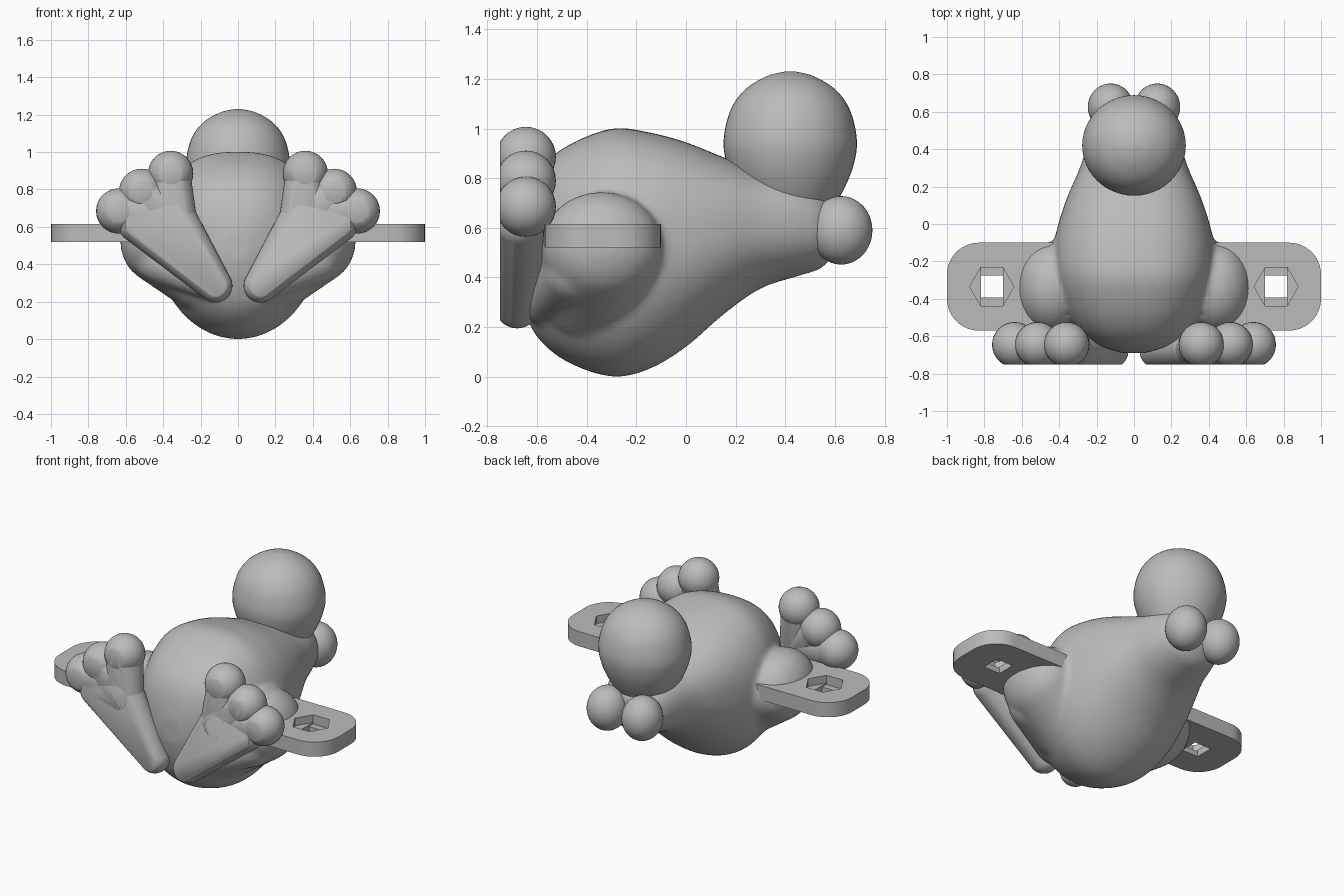
import bpy, bmesh
from math import sin, cos, pi, radians
from mathutils import Vector, Matrix

if "Cube" in bpy.data.objects:
    bpy.data.objects.remove(bpy.data.objects["Cube"])

grey = bpy.data.materials.new("plain grey")
grey.use_nodes = True
grey.diffuse_color = (0.5, 0.5, 0.5, 1)
grey.node_tree.nodes["Principled BSDF"].inputs["Base Color"].default_value = (0.5, 0.5, 0.5, 1)


def finish(name, bm, smooth=True, mirror=False):
    """Turn a bmesh into a named, shaded object."""
    bmesh.ops.recalc_face_normals(bm, faces=bm.faces)
    mesh = bpy.data.meshes.new(name)
    bm.to_mesh(mesh)
    bm.free()
    mesh.materials.append(grey)
    ob = bpy.data.objects.new(name, mesh)
    bpy.context.collection.objects.link(ob)
    bpy.ops.object.select_all(action='DESELECT')
    ob.select_set(True)
    bpy.context.view_layer.objects.active = ob
    if smooth:
        bpy.ops.object.shade_smooth_by_angle(angle=radians(40))
    if mirror:
        ob.modifiers.new("mirror", 'MIRROR').use_mirror_merge = False
    return ob


def ball(bm, centre, radii, segments=32):
    matrix = Matrix.Translation(centre) @ Matrix.Diagonal((*radii, 1))
    return bmesh.ops.create_uvsphere(bm, u_segments=segments, v_segments=segments // 2,
                                     radius=1, matrix=matrix)["verts"]


def add_mesh(bm, part):
    mesh = bpy.data.meshes.new("temporary")
    part.to_mesh(mesh)
    part.free()
    bm.from_mesh(mesh)
    bpy.data.meshes.remove(mesh)


def limb(bm, balls, floor=None):
    """Stretch a skin over some balls, optionally cut flat at the y of floor."""
    part = bmesh.new()
    for centre, radii in balls:
        ball(part, centre, radii)
    bmesh.ops.delete(part, geom=part.faces[:] + part.edges[:], context='EDGES_FACES')
    hull = bmesh.ops.convex_hull(part, input=part.verts)
    spare = {v for v in hull["geom_interior"] + hull["geom_unused"]
             if isinstance(v, bmesh.types.BMVert)}
    bmesh.ops.delete(part, geom=list(spare), context='VERTS')
    if floor is not None:
        cut = bmesh.ops.bisect_plane(part, geom=part.verts[:] + part.edges[:] + part.faces[:],
                                     plane_co=(0, floor, 0), plane_no=(0, -1, 0), clear_outer=True)
        rim = [e for e in cut["geom_cut"] if isinstance(e, bmesh.types.BMEdge)]
        bmesh.ops.edgeloop_fill(part, edges=rim)
    add_mesh(bm, part)


def spline(points, steps=5):
    """Smooth curve through a list of tuples."""
    pts = [Vector(p) for p in points]
    pts = [pts[0]] + pts + [pts[-1]]
    out = []
    for a, b, c, d in zip(pts, pts[1:], pts[2:], pts[3:]):
        for i in range(steps):
            t = i / steps
            out.append(b + (c - a) * (t / 2) + (2 * a - 5 * b + 4 * c - d) * (t * t / 2)
                       + (3 * b - a - 3 * c + d) * (t ** 3 / 2))
    return out + [pts[-1]]


def loft(bm, rings):
    rows = [[bm.verts.new(p) for p in ring] for ring in rings]
    for r0, r1 in zip(rows, rows[1:]):
        for i in range(len(r0)):
            j = (i + 1) % len(r0)
            bm.faces.new((r0[i], r0[j], r1[j], r1[i]))
    bm.faces.new(rows[0])
    bm.faces.new(rows[-1])


# Body: sections along y as (y, bottom, top, half width)
stations = [(-.69, .42, .58, .06), (-.66, .29, .72, .16), (-.6, .16, .83, .27), (-.48, .06, .93, .36),
            (-.3, 0, 1, .425), (-.15, .03, .985, .435), (0, .12, .945, .405), (.15, .25, .885, .355),
            (.3, .355, .83, .29), (.45, .405, .8, .24), (.55, .44, .75, .19), (.61, .52, .68, .09)]


def section(y, low, high, width, count=48):
    ring = []
    for i in range(count):
        a = 2 * pi * i / count
        power = 0.8 if sin(a) > 0 else 1      # fuller on the upper half
        x = abs(cos(a)) ** power * (1 if cos(a) > 0 else -1)
        z = abs(sin(a)) ** power * (1 if sin(a) > 0 else -1)
        ring.append((width * x, y, (low + high) / 2 + (high - low) / 2 * z))
    return ring


bm = bmesh.new()
loft(bm, [section(*s) for s in spline(stations)])
for s in (-1, 1):
    # Thighs and lower legs melt into the body
    limb(bm, [((s * .44, -.34, .525), (.19, .245, .22)), ((s * .2, -.36, .3), (.16, .22, .16))])
    limb(bm, [((s * .4, -.45, .42), (.15, .13, .13)), ((s * .15, -.58, .29), (.08, .08, .08))])
body = finish("body_and_legs", bm)
remesh = body.modifiers.new("blend", 'REMESH')
remesh.mode = 'VOXEL'
remesh.voxel_size = 0.016
remesh.use_smooth_shade = True
soften = body.modifiers.new("soften", 'SMOOTH')
soften.factor = 0.5
soften.iterations = 10

# Snout: a ball that narrows downwards into the head
profile = [(.02, 1.23), (.1, 1.21), (.19, 1.155), (.25, 1.07), (.277, .95), (.262, .85),
           (.225, .76), (.18, .68), (.15, .6), (.1, .5)]
bm = bmesh.new()
loft(bm, [[(r * cos(2 * pi * i / 48), .42 + .97 * r * sin(2 * pi * i / 48), z) for i in range(48)]
          for r, z in spline(profile)])
finish("snout", bm)

# Eyes
bm = bmesh.new()
ball(bm, (.125, .625, .59), (.122, .126, .138), 40)
finish("eyes", bm, mirror=True)

# Feet: heel, sole and three round toes, cut flat at the sole
SOLE = -.75
heel = ((.12, -.68, .285), (.09, .09, .09))
instep = ((.345, -.67, .64), (.125, .1, .125))
toes = [((x, -.645, z), (.121,) * 3) for x, z in ((.36, .886), (.515, .79), (.638, .685))]
bm = bmesh.new()
limb(bm, [heel, instep, ((.55, -.67, .61), (.09, .1, .09))], SOLE)
for toe in toes:
    limb(bm, [toe], SOLE)
    limb(bm, [(toe[0], (.105, .11, .105)), instep], SOLE)
finish("feet", bm, mirror=True)


# Mounting tabs with a stepped nut recess
def prism(outline, low, high):
    bm = bmesh.new()
    face = bm.faces.new([bm.verts.new((x, y, low)) for x, y in outline])
    new = bmesh.ops.extrude_face_region(bm, geom=[face])["geom"]
    for v in new:
        if isinstance(v, bmesh.types.BMVert):
            v.co.z = high
    return bm


def box(cx, cy, w, h):
    return [(cx + sx * w, cy + sy * h) for sx, sy in ((-1, -1), (1, -1), (1, 1), (-1, 1))]


CX, CY, R = .76, -.335, .118
outline = [(.38, -.1), (.38, -.57)]
for cy, start in ((-.4, -90), (-.27, 0)):
    outline += [(.83 + .17 * cos(radians(start + a)), cy + .17 * sin(radians(start + a)))
                for a in range(0, 91, 10)]
tab = finish("mounting_tabs", prism(outline, .52, .615))
hexagon = [(CX + R * cos(pi * i / 3), CY + R * sin(pi * i / 3)) for i in range(6)]
cuts = [(hexagon, .565), (box(CX, CY, R / 2, R * .866), .555), (box(CX, CY, R / 2, R / 2), .4)]
for shape, low in cuts:
    cutter = finish("cutter", prism(shape, low, .7), smooth=False)
    cutter.hide_render = True
    bpy.context.view_layer.objects.active = tab
    mod = tab.modifiers.new("recess", 'BOOLEAN')
    mod.operation = 'DIFFERENCE'
    mod.solver = 'EXACT'
    mod.object = cutter
    bpy.ops.object.modifier_apply(modifier=mod.name)
    bpy.data.objects.remove(cutter)
tab.modifiers.new("mirror", 'MIRROR').use_mirror_merge = False
